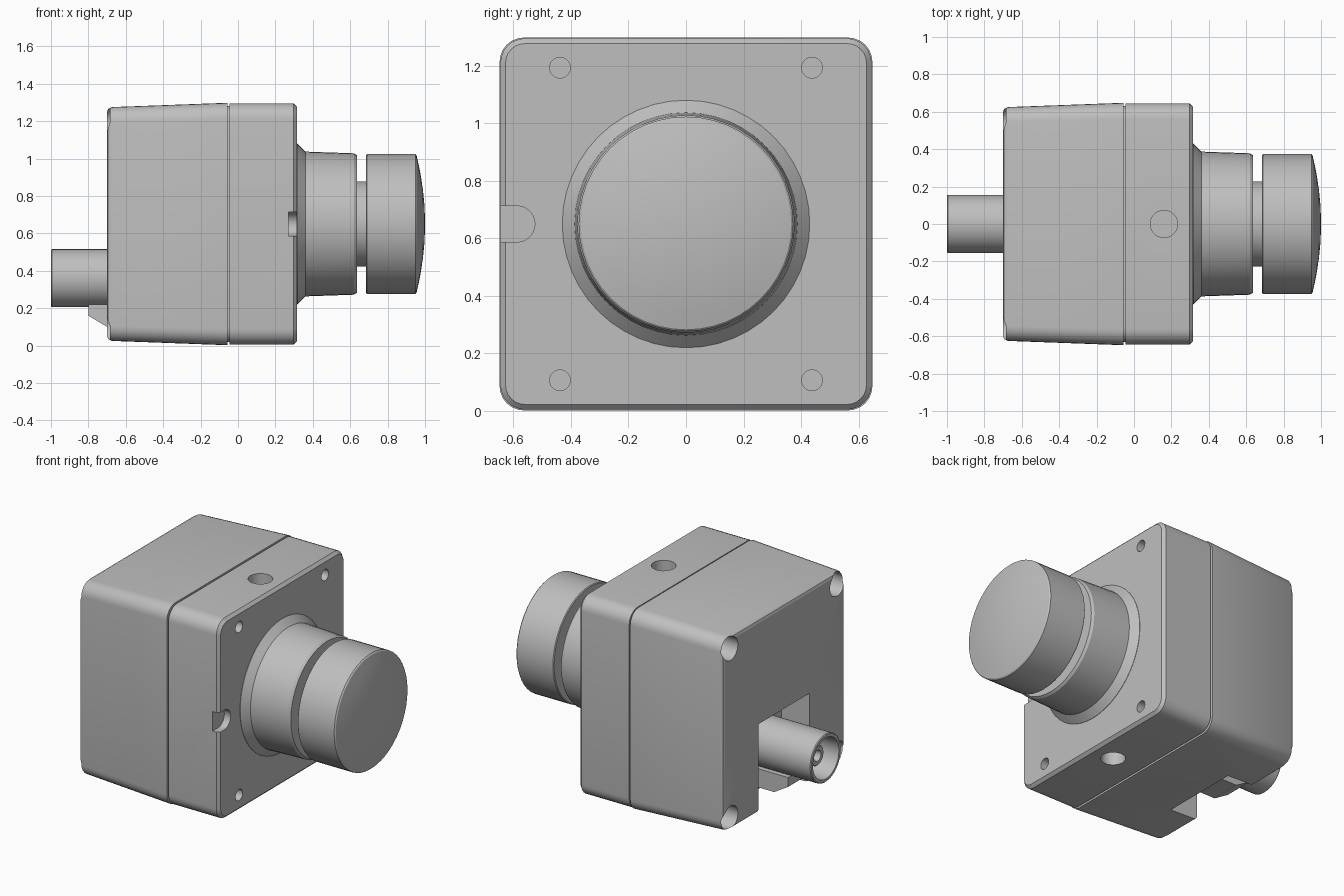
import bpy, bmesh, math
from mathutils import Matrix, Vector

cube = bpy.data.objects.get("Cube")
if cube:
    bpy.data.objects.remove(cube, do_unlink=True)

grey = bpy.data.materials.new("light grey")
grey.use_nodes = True
colour = (0.52, 0.52, 0.52, 1)
grey.diffuse_color = colour
grey.node_tree.nodes["Principled BSDF"].inputs["Base Color"].default_value = colour
MID = 0.65  # height of the main axis


def make(name, rings, closed=False):
    """Skin a list of equally long point rings, capping both ends."""
    bm = bmesh.new()
    loops = [[bm.verts.new(p) for p in ring] for ring in rings]
    n = len(loops[0])
    pairs = list(zip(loops, loops[1:]))
    for a, b in pairs:
        for i in range(n):
            j = (i + 1) % n
            bm.faces.new((a[i], a[j], b[j], b[i]))
    bm.faces.new(loops[0])
    bm.faces.new(loops[-1])
    bmesh.ops.recalc_face_normals(bm, faces=bm.faces)
    mesh = bpy.data.meshes.new(name)
    bm.to_mesh(mesh)
    bm.free()
    mesh.materials.append(grey)
    ob = bpy.data.objects.new(name, mesh)
    bpy.context.collection.objects.link(ob)
    return ob


def rounded_square(x, half, radius, steps=6):
    ring = []
    for k in range(4):
        corner = math.pi / 4 + k * math.pi / 2
        cy = math.copysign(half - radius, math.cos(corner))
        cz = math.copysign(half - radius, math.sin(corner))
        for s in range(steps + 1):
            a = (k + s / steps) * math.pi / 2
            ring.append((x, cy + radius * math.cos(a), MID + cz + radius * math.sin(a)))
    return ring


def turned(name, profile, y=0, z=MID, sides=48):
    """Lathe (x, radius) pairs about an axis along x."""
    angles = [2 * math.pi * i / sides for i in range(sides)]
    return make(name, [[(x, y + r * math.cos(a), z + r * math.sin(a)) for a in angles]
                       for x, r in profile])


def block(name, x0, x1, y0, y1, z0, z1):
    return make(name, [[(x, y0, z0), (x, y1, z0), (x, y1, z1), (x, y0, z1)] for x in (x0, x1)])


def cut(target, cutters):
    for c in cutters:
        mod = target.modifiers.new("cut", "BOOLEAN")
        mod.operation = "DIFFERENCE"
        mod.solver = "EXACT"
        mod.object = c
    bpy.context.view_layer.update()
    graph = bpy.context.evaluated_depsgraph_get()
    mesh = bpy.data.meshes.new_from_object(target.evaluated_get(graph))
    target.modifiers.clear()
    target.data = mesh
    for c in cutters:
        bpy.data.objects.remove(c, do_unlink=True)


def bore(x0, x1, r, y, z):
    return turned("bore", [(x0, r), (x1, r)], y, z, 24)


corners = [(sy, sz) for sy in (-1, 1) for sz in (-1, 1)]

# Rear housing, tapering to the back, with screw wells and a connector recess
rear = make("rear_housing", [rounded_square(*s) for s in (
    (-0.7, 0.6, 0.06), (-0.694, 0.615, 0.07), (-0.675, 0.625, 0.08), (-0.055, 0.648, 0.085))])
wells = [bore(-0.8, -0.4, 0.075, sy * 0.545, MID + sz * 0.545) for sy, sz in corners]
recess = block("recess", -0.8, -0.5, -0.26, 0.26, -0.1, 0.6)
cut(rear, wells + [recess])

# Front housing with chamfered edge, screw holes, side slot and two ports
front = make("front_housing", [rounded_square(*s) for s in (
    (-0.045, 0.645, 0.085), (0.297, 0.645, 0.085), (0.315, 0.627, 0.067))])
holes = [bore(0.2, 0.4, 0.036, sy * 0.438, MID + sz * 0.543) for sy, sz in corners]
slot_end = bore(0.27, 0.4, 0.063, -0.588, MID)
slot = block("slot", 0.27, 0.4, -0.7, -0.588, MID - 0.063, MID + 0.063)
ports = []
for side in (-1, 1):
    port = bore(-0.1, 0.1, 0.073, 0, 0)
    port.data.transform(Matrix.Translation((0.16, 0, MID + side * 0.645))
                        @ Matrix.Rotation(math.pi / 2, 4, "Y"))
    ports.append(port)
cut(front, holes + [slot_end, slot] + ports)

# Recessed seam between the housings
seam = make("seam_gasket", [rounded_square(x, 0.632, 0.08) for x in (-0.06, -0.04)])

# Collar, neck and domed push button
collar = turned("button_collar", [(0.31, 0.43), (0.317, 0.43), (0.36, 0.387), (0.62, 0.378),
                                  (0.635, 0.368)])
neck = turned("button_neck", [(0.6, 0.228), (0.72, 0.228)])
dome = [(0.955 + 0.045 * (1 - t * t), 0.365 * t) for t in (0.98, 0.85, 0.7, 0.5, 0.3, 0.1)]
button = turned("push_button", [(0.685, 0.368), (0.69, 0.373), (0.948, 0.373), (0.955, 0.366)] + dome)

# Cable socket with inner pin and support wedge
AXIS = 0.36
socket = turned("socket_barrel", [(-0.51, 0.155), (-0.995, 0.155), (-1.0, 0.15), (-1.0, 0.132),
                                  (-0.75, 0.125)], 0, AXIS)
pin = turned("socket_pin", [(-0.74, 0.065), (-0.935, 0.065), (-0.94, 0.06), (-0.94, 0.035),
                            (-0.85, 0.035)], 0, AXIS, 24)
wedge = make("socket_support", [[(-0.5, y, 0.1), (-0.7, y, 0.1), (-0.8, y, 0.16), (-0.8, y, 0.22),
                                 (-0.5, y, 0.22)] for y in (-0.1, 0.1)])

# Smooth the curved surfaces, keep the edges crisp
bpy.ops.object.select_all(action="DESELECT")
for ob in (rear, front, seam, collar, neck, button, socket, pin, wedge):
    ob.select_set(True)
    bpy.context.view_layer.objects.active = ob
bpy.ops.object.shade_smooth_by_angle(angle=math.radians(30))
